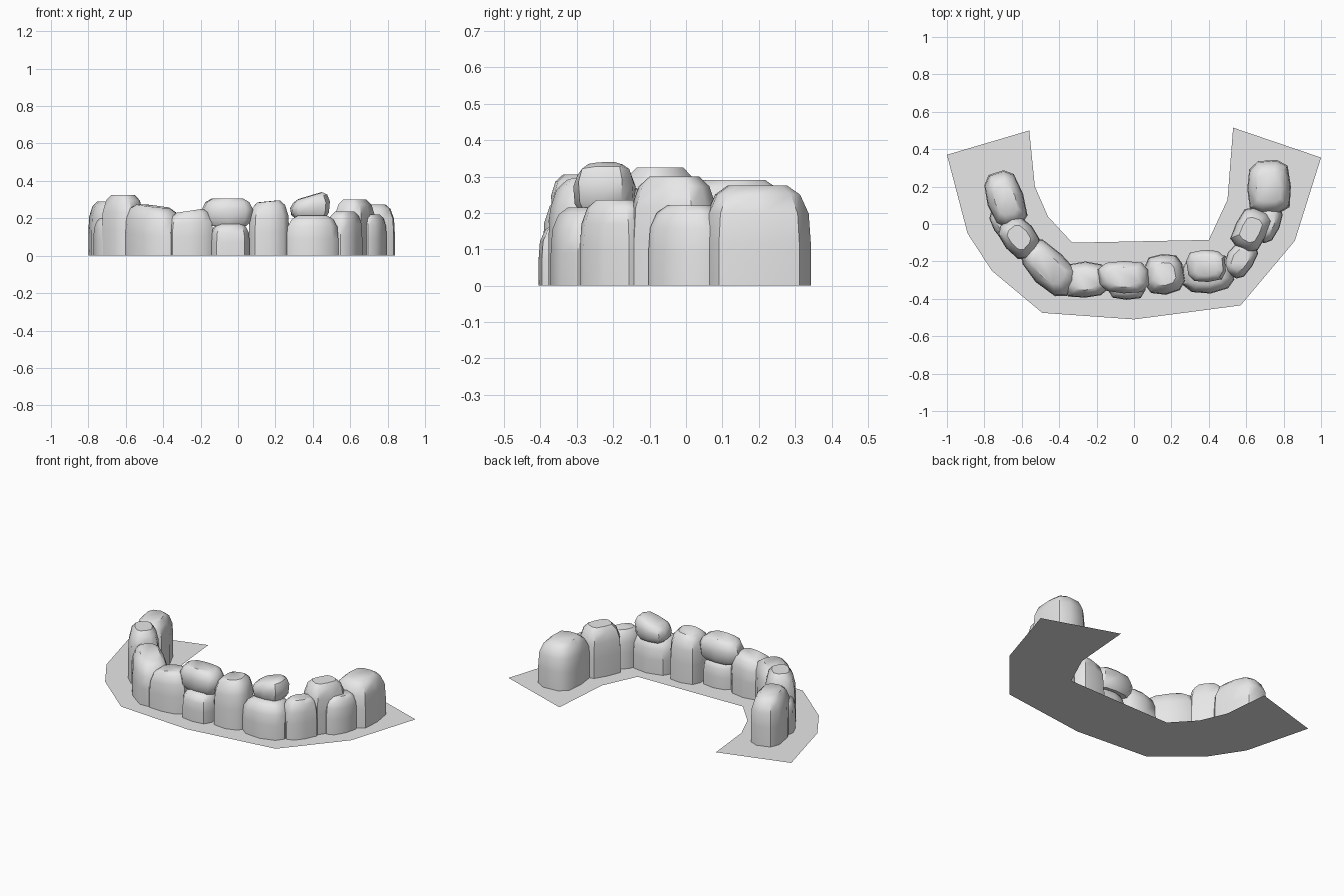
import bpy
import bmesh
import random
from math import cos, sin, pi, radians, copysign

cube = bpy.data.objects.get("Cube")
if cube:
    bpy.data.objects.remove(cube, do_unlink=True)

random.seed(4)

# Single stone grey
grey = bpy.data.materials.new("stone grey")
grey.use_nodes = True
colour = (0.8, 0.8, 0.8, 1.0)
grey.diffuse_color = colour
for node in grey.node_tree.nodes:
    if node.type == 'BSDF_PRINCIPLED':
        node.inputs["Base Color"].default_value = colour


def finish(bm, name):
    """Turn a bmesh into a linked object with the grey material."""
    mesh = bpy.data.meshes.new(name)
    bm.to_mesh(mesh)
    bm.free()
    mesh.materials.append(grey)
    obj = bpy.data.objects.new(name, mesh)
    bpy.context.collection.objects.link(obj)
    return obj


# Height fraction and width scale of each ring of a stone
STANDING = [(0, 1), (0.42, 1), (0.72, 0.96), (0.91, 0.8), (1, 0.56)]
PERCHED = [(0, 0.75), (0.2, 0.95), (0.6, 1), (0.87, 0.86), (1, 0.62)]
SIDES = 10


def squarish(value):
    """Push a cosine or sine outwards so that the outline is a rounded box."""
    return copysign(abs(value) ** 0.7, value)


def boulder(name, x, y, half_w, half_d, bottom, top, yaw, tilt=0.0, rings=STANDING):
    """Faceted stone; tilt raises its local +x side."""
    bm = bmesh.new()
    turn = radians(yaw)
    wobble = [random.uniform(0.93, 1.04) for _ in range(SIDES)]
    loops = []
    for level, scale in rings:
        loop = []
        for i in range(SIDES):
            angle = 2 * pi * (i + 0.5) / SIDES
            r = scale * wobble[i]
            u = half_w * r * squarish(cos(angle))
            v = half_d * r * squarish(sin(angle))
            z = bottom + (top - bottom) * level + tilt * level * u
            loop.append(bm.verts.new((x + u * cos(turn) - v * sin(turn),
                                      y + u * sin(turn) + v * cos(turn), z)))
        loops.append(loop)
    for low, high in zip(loops, loops[1:]):
        for i in range(SIDES):
            j = (i + 1) % SIDES
            bm.faces.new((low[i], low[j], high[j], high[i]))
    bm.faces.new(loops[-1])
    bm.faces.new(list(reversed(loops[0])))
    obj = finish(bm, name)
    bpy.ops.object.select_all(action='DESELECT')
    obj.select_set(True)
    bpy.context.view_layer.objects.active = obj
    bpy.ops.object.shade_smooth_by_angle(angle=radians(42))
    return obj


# Flat ground sheet
outline = [(-1, 0.37), (-0.89, -0.05), (-0.76, -0.25), (-0.49, -0.475), (0, -0.51),
           (0.57, -0.435), (0.86, -0.09), (1, 0.355), (0.53, 0.515), (0.5, 0.13),
           (0.4, -0.085), (-0.33, -0.1), (-0.46, 0.04), (-0.53, 0.2), (-0.56, 0.5)]
bm = bmesh.new()
bm.faces.new([bm.verts.new((x, y, 0)) for x, y in outline])
finish(bm, "ground_sheet")

# Right arm of the wall
boulder("right_end_stone", -0.69, 0.13, 0.165, 0.1, 0, 0.29, 108)
boulder("right_outer_stone", -0.69, 0.0, 0.1, 0.07, 0, 0.2, 120)
boulder("right_tall_stone", -0.615, -0.07, 0.12, 0.09, 0, 0.325, 130)
boulder("right_corner_stone", -0.455, -0.235, 0.18, 0.1, 0, 0.265, 137, 0.1)

# Front run of the wall
boulder("front_low_stone", -0.26, -0.3, 0.13, 0.1, 0, 0.24, 0, 0.15)
boulder("front_base_stone", -0.04, -0.31, 0.11, 0.1, 0, 0.17, 0)
boulder("front_perched_stone", -0.055, -0.285, 0.14, 0.09, 0.16, 0.305, 0, 0, PERCHED)
boulder("front_middle_stone", 0.16, -0.265, 0.11, 0.11, 0, 0.29, 5, 0.1)
boulder("front_wide_stone", 0.4, -0.265, 0.145, 0.105, 0, 0.215, 5)
boulder("tilted_perched_stone", 0.385, -0.225, 0.11, 0.09, 0.2, 0.32, 6, 0.3, PERCHED)

# Left arm of the wall
boulder("left_corner_stone", 0.57, -0.19, 0.11, 0.075, 0, 0.235, 60)
boulder("left_tall_stone", 0.625, -0.03, 0.125, 0.09, 0, 0.3, 65)
boulder("left_outer_stone", 0.71, 0.01, 0.11, 0.075, 0, 0.22, 65)
boulder("left_end_stone", 0.72, 0.195, 0.155, 0.12, 0, 0.275, 93)
